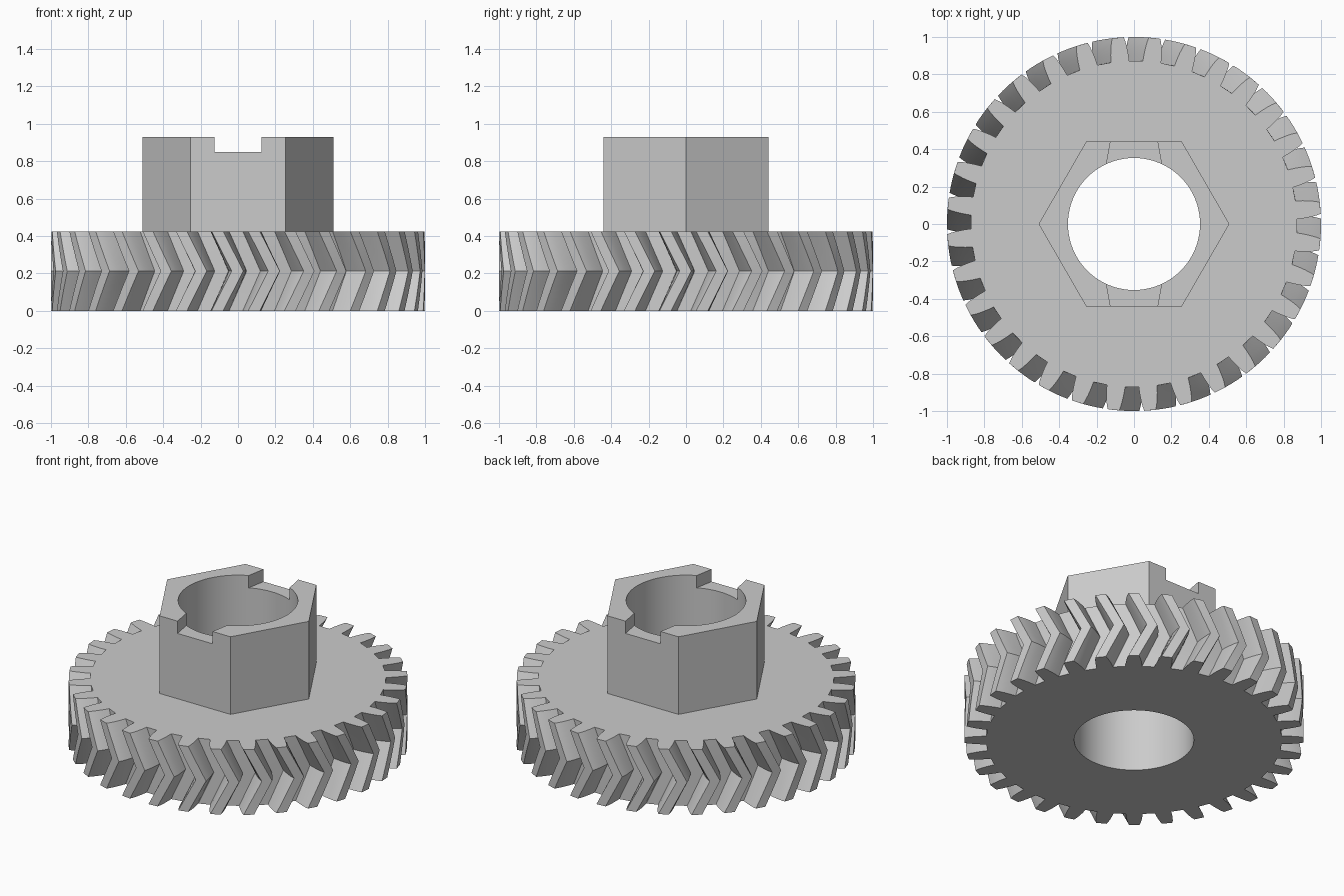
import bpy, bmesh, math
from math import sin, cos, pi, radians

cube = bpy.data.objects.get("Cube")
if cube:
    bpy.data.objects.remove(cube, do_unlink=True)

GEAR_H, TOP = 0.425, 0.93
TEETH, TWIST, PHASE = 32, radians(6.2), radians(4.9)

grey = bpy.data.materials.new("light_grey")
grey.use_nodes = True
grey.diffuse_color = (0.6, 0.6, 0.6, 1)
grey.node_tree.nodes["Principled BSDF"].inputs["Base Color"].default_value = (0.6, 0.6, 0.6, 1)


def loft(name, rings):
    """Solid from a stack of equal-length rings, closed by end caps."""
    bm = bmesh.new()
    loops = [[bm.verts.new(p) for p in ring] for ring in rings]
    for a, b in zip(loops, loops[1:]):
        n = len(a)
        for i in range(n):
            j = (i + 1) % n
            bm.faces.new((a[i], a[j], b[j], b[i]))
    bm.faces.new(loops[0][::-1])
    bm.faces.new(loops[-1])
    bmesh.ops.recalc_face_normals(bm, faces=bm.faces)
    mesh = bpy.data.meshes.new(name)
    bm.to_mesh(mesh)
    bm.free()
    mesh.materials.append(grey)
    obj = bpy.data.objects.new(name, mesh)
    bpy.context.collection.objects.link(obj)
    return obj


def prism(name, outline, z0, z1):
    return loft(name, [[(x, y, z) for x, y in outline] for z in (z0, z1)])


def circle(r, n):
    return [(r * cos(2 * pi * i / n), r * sin(2 * pi * i / n)) for i in range(n)]


def boolean(obj, tool, operation):
    mod = obj.modifiers.new(operation.lower(), 'BOOLEAN')
    mod.operation, mod.solver, mod.object = operation, 'EXACT', tool
    bpy.context.view_layer.objects.active = obj
    bpy.ops.object.modifier_apply(modifier=mod.name)
    bpy.data.objects.remove(tool, do_unlink=True)


# Tooth flank as (radius, half width); mirrored for the other flank
flank = [(0.872, 0.049), (0.91, 0.047), (0.945, 0.043), (0.975, 0.038), (1.0, 0.031)]
tooth = [(r, -w / r) for r, w in flank] + [(r, w / r) for r, w in reversed(flank)]


def tooth_ring(z, turn):
    return [(r * cos(a + t), r * sin(a + t), z)
            for i in range(TEETH)
            for t in [2 * pi * i / TEETH + PHASE + turn]
            for r, a in tooth]


# Herringbone wheel: twists out to mid height and back again
LAYERS = 6
gear = loft("herringbone_gear", [
    tooth_ring(GEAR_H * k / LAYERS, TWIST * (1 - abs(2 * k / LAYERS - 1)))
    for k in range(LAYERS + 1)])

# Hexagonal hub on top
boolean(gear, prism("hex_hub", circle(0.51, 6), GEAR_H / 2, TOP), 'UNION')

# Round bore through everything
boolean(gear, prism("bore_cutter", circle(0.353, 80), -0.1, 1.1), 'DIFFERENCE')

# Drive slots in the two hub flats, flaring towards the bore
slot = [(-0.115, -0.5), (0.115, -0.5), (0.205, 0), (0.115, 0.5), (-0.115, 0.5), (-0.205, 0)]
boolean(gear, prism("slot_cutter", slot, 0.85, 1.1), 'DIFFERENCE')

bpy.ops.object.select_all(action='DESELECT')
gear.select_set(True)
bpy.context.view_layer.objects.active = gear
bpy.ops.object.shade_smooth_by_angle(angle=radians(25))
